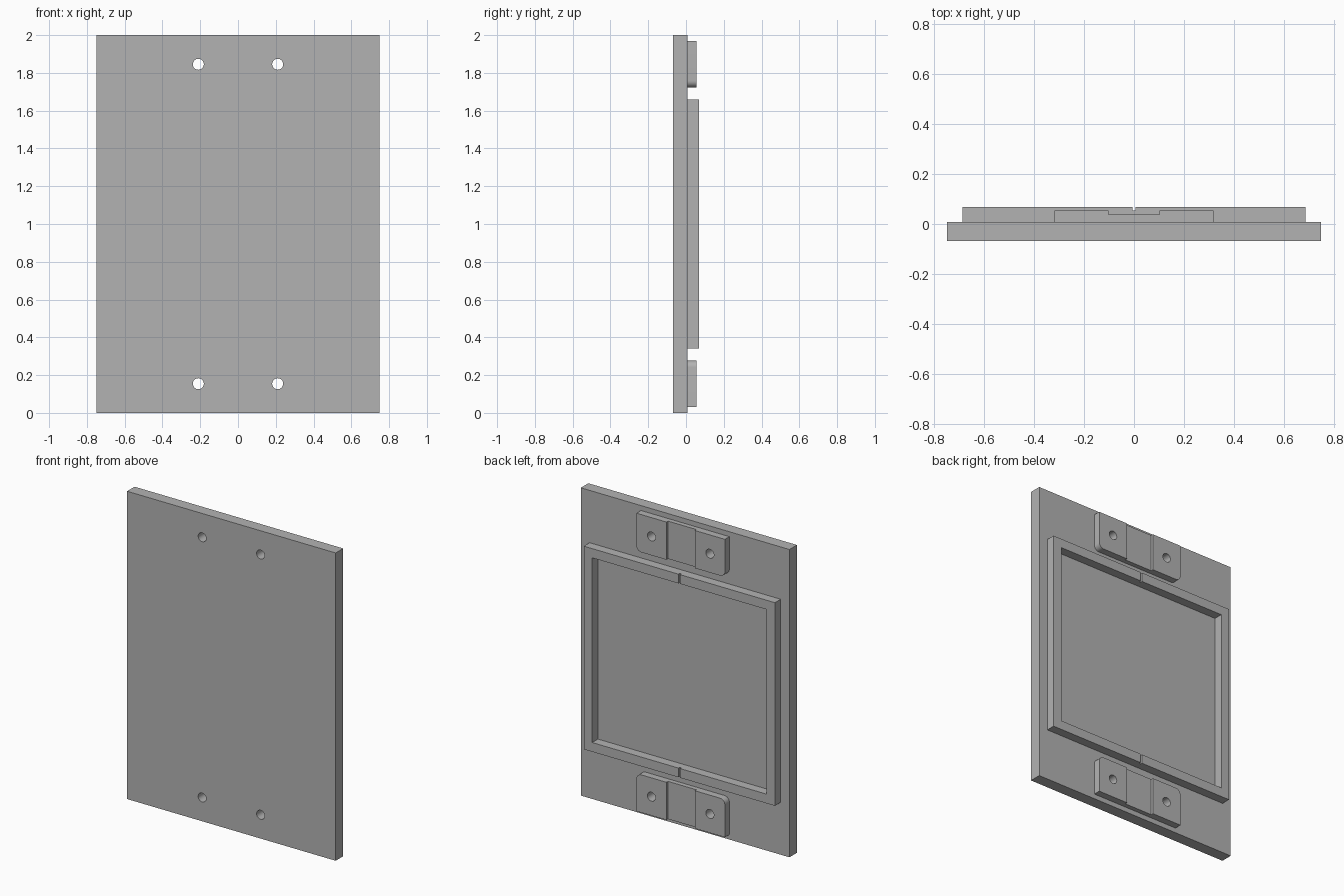
import bpy
import bmesh
import math
from mathutils import Matrix

cube = bpy.data.objects.get("Cube")
if cube:
    bpy.data.objects.remove(cube, do_unlink=True)

# Main levels along y, and heights along z
FRONT, PLATE, PAD, RIM = -0.068, 0.009, 0.055, 0.068
HEIGHT = 2.0
PAD_LOW, PAD_HIGH = 0.032, 0.277
HOLE_X, HOLE_R = 0.21, 0.029

grey = bpy.data.materials.new("plain grey")
grey.use_nodes = True
colour = (0.45, 0.45, 0.45, 1)
grey.diffuse_color = colour
grey.node_tree.nodes["Principled BSDF"].inputs["Base Color"].default_value = colour


def finish(name, bm):
    bmesh.ops.recalc_face_normals(bm, faces=bm.faces)
    mesh = bpy.data.meshes.new(name)
    bm.to_mesh(mesh)
    bm.free()
    mesh.materials.append(grey)
    obj = bpy.data.objects.new(name, mesh)
    bpy.context.collection.objects.link(obj)
    return obj


def box(name, x, y0, y1, z0, z1):
    """Box centred on x = 0 with half width x."""
    bm = bmesh.new()
    bmesh.ops.create_cube(bm, size=1)
    size = Matrix.Diagonal((2 * x, y1 - y0, z1 - z0, 1))
    move = Matrix.Translation((0, (y0 + y1) / 2, (z0 + z1) / 2))
    bm.transform(move @ size)
    return finish(name, bm)


def hole_cutter(x, z):
    bm = bmesh.new()
    bmesh.ops.create_cone(bm, cap_ends=True, segments=32, radius1=HOLE_R,
                          radius2=HOLE_R, depth=1)
    bm.transform(Matrix.Translation((x, 0, z)) @ Matrix.Rotation(math.pi / 2, 4, "X"))
    return finish("hole_cutter", bm)


def activate(obj):
    bpy.ops.object.select_all(action="DESELECT")
    obj.select_set(True)
    bpy.context.view_layer.objects.active = obj


def cut(obj, cutters):
    """Subtract each cutter, then discard it."""
    activate(obj)
    for cutter in cutters:
        cutter.hide_render = True
        mod = obj.modifiers.new("cut", "BOOLEAN")
        mod.operation = "DIFFERENCE"
        mod.solver = "EXACT"
        mod.object = cutter
        bpy.ops.object.modifier_apply(modifier=mod.name)
        bpy.data.objects.remove(cutter, do_unlink=True)


def smooth(obj):
    activate(obj)
    bpy.ops.object.shade_smooth_by_angle(angle=math.radians(30))


# Base plate with four through holes
hole_z = (PAD_LOW + PAD_HIGH) / 2
plate = box("base_plate", 0.75, FRONT, PLATE, 0, HEIGHT)
cut(plate, [hole_cutter(x, z) for x in (-HOLE_X, HOLE_X)
            for z in (hole_z, HEIGHT - hole_z)])
smooth(plate)

# Raised rim around the panel, notched at the middle of its top and bottom bars
rim = box("raised_rim", 0.687, PLATE, RIM, 0.34, 1.66)
cut(rim, [box("opening_cutter", 0.627, -0.2, 0.2, 0.4, 1.6),
          box("notch_cutter", 0.006, RIM - 0.013, 0.2, 0.2, 1.8)])

# Mounting pads: rounded towards the middle, with a shallow channel and two holes
for name, top in (("lower_pad", False), ("upper_pad", True)):
    z0, z1 = (HEIGHT - PAD_HIGH, HEIGHT - PAD_LOW) if top else (PAD_LOW, PAD_HIGH)
    inner = z0 if top else z1
    pad = box(name, 0.318, PLATE, PAD, z0, z1)
    bm = bmesh.new()
    bm.from_mesh(pad.data)
    corners = [e for e in bm.edges
               if all(abs(v.co.z - inner) < 0.001 for v in e.verts)
               and abs(e.verts[0].co.x - e.verts[1].co.x) < 0.001]
    bmesh.ops.bevel(bm, geom=corners, offset=0.035, segments=8,
                    profile=0.5, affect="EDGES")
    bm.to_mesh(pad.data)
    bm.free()
    cut(pad, [box("channel_cutter", 0.102, PAD - 0.016, 0.2, z0 - 0.1, z1 + 0.1)]
        + [hole_cutter(x, (z0 + z1) / 2) for x in (-HOLE_X, HOLE_X)])
    smooth(pad)
